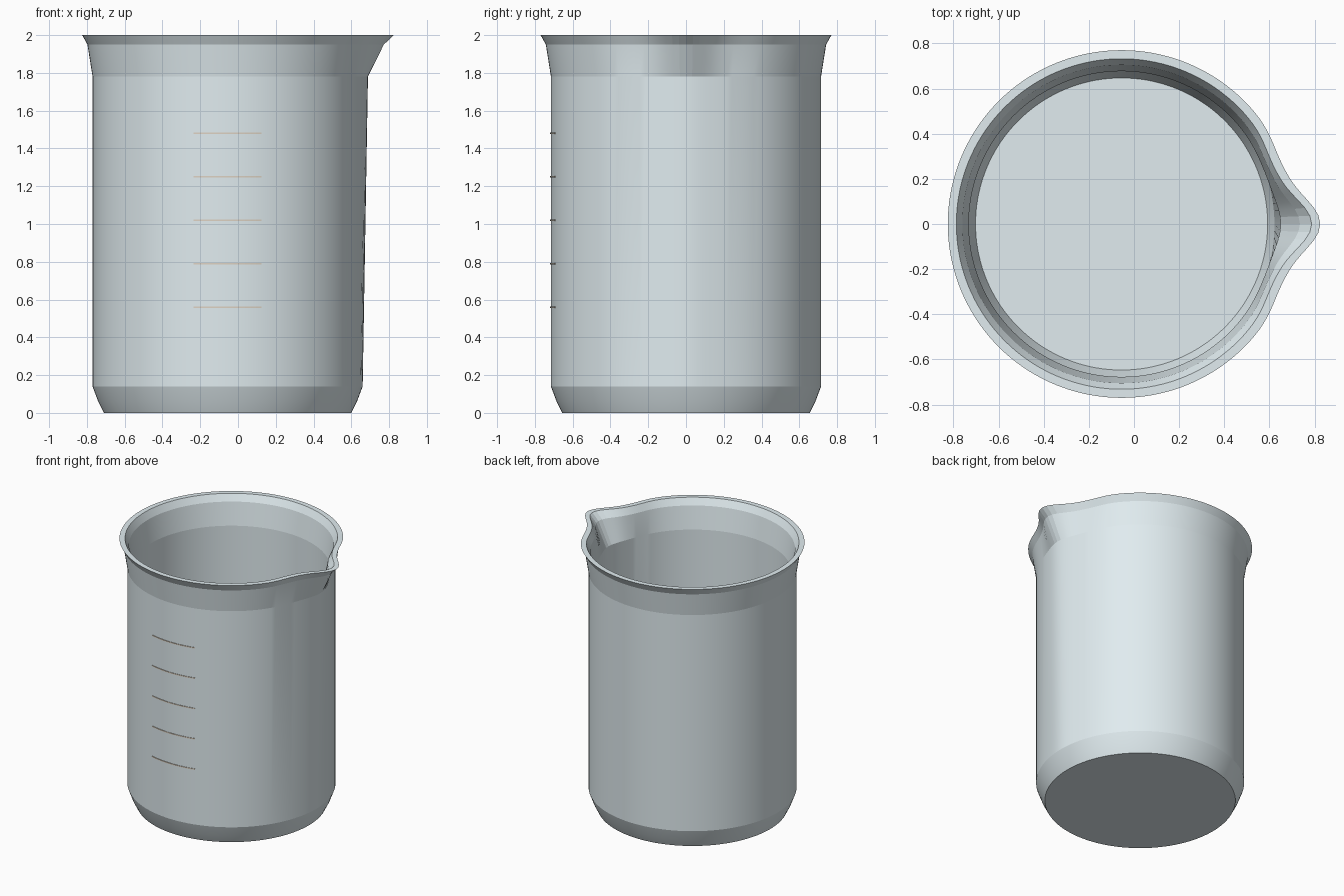
import bpy, bmesh
from math import sin, cos, pi, exp, radians, degrees

if "Cube" in bpy.data.objects:
    bpy.data.objects.remove(bpy.data.objects["Cube"])

CX = -0.055      # axis of the round body, offset to leave room for the spout
SEGS = 144


def material(name, rgb):
    m = bpy.data.materials.new(name)
    m.diffuse_color = (*rgb, 1)
    m.use_nodes = True
    m.node_tree.nodes["Principled BSDF"].inputs["Base Color"].default_value = m.diffuse_color
    return m


def make_object(name, bm, mat):
    bmesh.ops.recalc_face_normals(bm, faces=bm.faces)
    me = bpy.data.meshes.new(name)
    bm.to_mesh(me)
    bm.free()
    me.materials.append(mat)
    ob = bpy.data.objects.new(name, me)
    bpy.context.collection.objects.link(ob)
    return ob


def spout(a):
    """Spout bulge (1 at the tip) with a slight pinch either side."""
    d = abs(degrees(a))
    d = min(d, 360 - d)
    return exp(-(d / 9.5) ** 2) - 0.12 * exp(-((d - 23) / 9) ** 2)


glass = material("glass", (0.75, 0.84, 0.87))
tan = material("tan_print", (0.72, 0.64, 0.54))

# Beaker wall: (radius, height, spout reach), outside up then inside down
profile = [
    (0.655, 0.00, 0), (0.685, 0.06, 0), (0.715, 0.14, 0),
    (0.715, 1.78, 0.028), (0.742, 1.95, 0.085), (0.770, 2.00, 0.11),
    (0.732, 2.00, 0.11), (0.705, 1.95, 0.085), (0.677, 1.78, 0.028),
    (0.677, 0.14, 0), (0.647, 0.06, 0),
]
bm = bmesh.new()
rings = []
for r, z, reach in profile:
    ring = []
    for i in range(SEGS):
        a = 2 * pi * i / SEGS
        rr = r + reach * spout(a)
        ring.append(bm.verts.new((CX + rr * cos(a), rr * sin(a), z)))
    rings.append(ring)
for lo, hi in zip(rings, rings[1:]):
    for i in range(SEGS):
        j = (i + 1) % SEGS
        bm.faces.new((lo[i], lo[j], hi[j], hi[i]))
bm.faces.new(rings[0])       # underside
bm.faces.new(rings[-1])      # inner floor
beaker = make_object("beaker_glass", bm, glass)

bpy.context.view_layer.objects.active = beaker
beaker.select_set(True)
bpy.ops.object.shade_smooth_by_angle(angle=radians(8))


# Graduation lines: thin curved bars hugging the front of the glass
def graduation(name, z, half_angle, steps=12):
    bm = bmesh.new()
    sections = []
    for i in range(steps + 1):
        a = -pi / 2 + radians(half_angle) * (2 * i / steps - 1)
        sections.append([bm.verts.new((CX + r * cos(a), r * sin(a), z + dz))
                         for r, dz in ((0.710, -0.004), (0.719, -0.004),
                                       (0.719, 0.004), (0.710, 0.004))])
    for s, t in zip(sections, sections[1:]):
        for k in range(4):
            n = (k + 1) % 4
            bm.faces.new((s[k], s[n], t[n], t[k]))
    bm.faces.new(sections[0])
    bm.faces.new(sections[-1])
    make_object(name, bm, tan)


for k in range(5):
    graduation(f"graduation_line_{k + 1}", 0.56 + 0.23 * k, 14.5)
